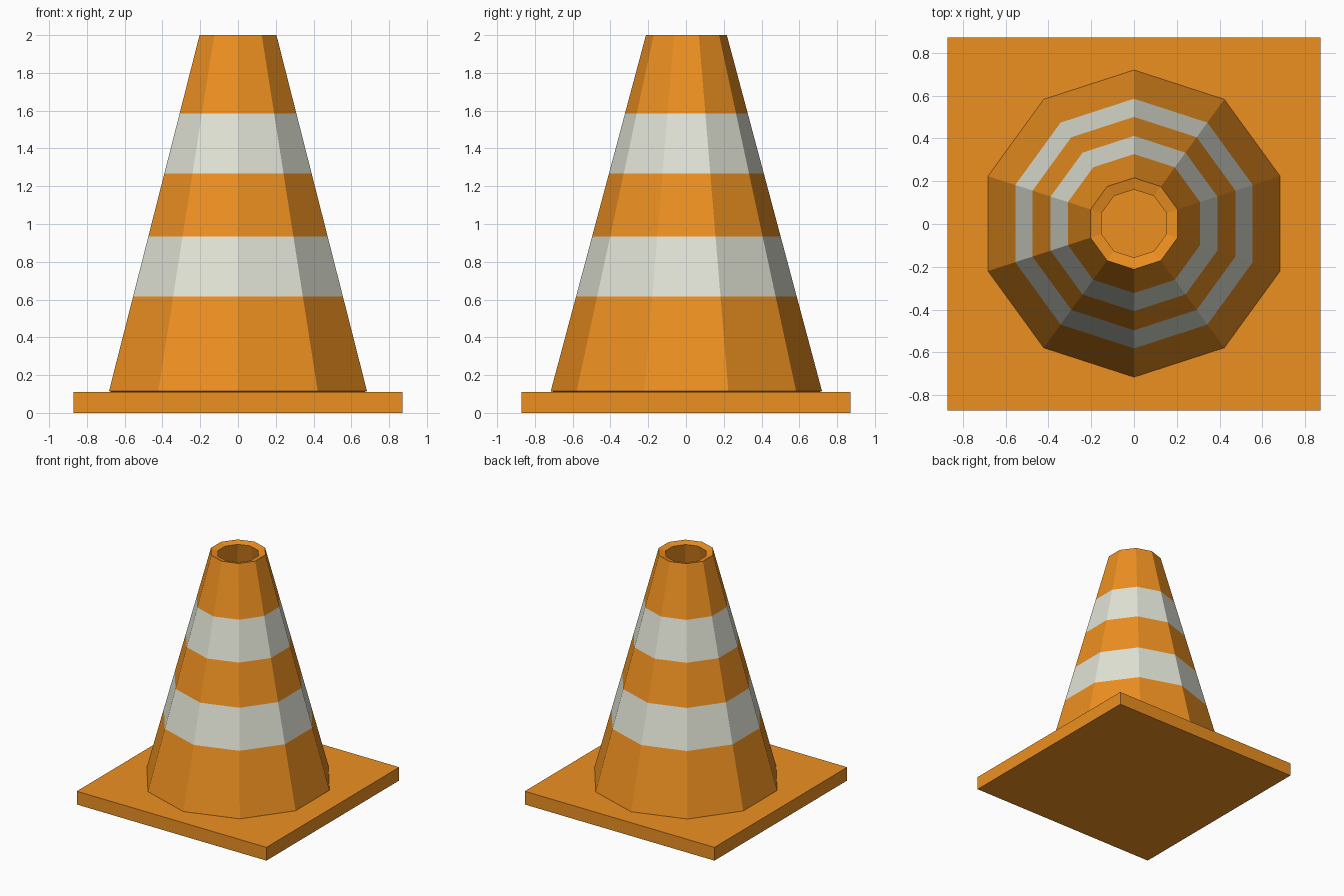
import bpy, bmesh, math

if "Cube" in bpy.data.objects:
    bpy.data.objects.remove(bpy.data.objects["Cube"])

SIDES = 10


def material(name, color):
    m = bpy.data.materials.new(name)
    m.diffuse_color = (*color, 1)
    m.use_nodes = True
    m.node_tree.nodes["Principled BSDF"].inputs["Base Color"].default_value = m.diffuse_color
    return m


orange = material("orange", (0.85, 0.28, 0.015))
white = material("reflective_white", (0.75, 0.77, 0.67))

# Square base plate
bpy.ops.mesh.primitive_cube_add(size=1, location=(0, 0, 0.055))
base = bpy.context.object
base.name = "base_plate"
base.scale = (1.742, 1.742, 0.11)
base.data.materials.append(orange)


# Hollow cone: closed (radius, z) profile, up the outside and down the inside
def outer_radius(z):
    return 0.718 - (z - 0.115) * (0.718 - 0.214) / (2.0 - 0.115)


heights = [0.115, 0.617, 0.935, 1.268, 1.585, 2.0]
profile = [(outer_radius(z), z) for z in heights]
profile += [(0.159, 1.985), (0.663, 0.10)]
stripes = (1, 3)

bm = bmesh.new()
rings = []
for r, z in profile:
    ring = []
    for i in range(SIDES):
        a = math.pi / 2 + 2 * math.pi * i / SIDES
        ring.append(bm.verts.new((r * math.cos(a), r * math.sin(a) + 0.002, z)))
    rings.append(ring)
for k, low in enumerate(rings):
    high = rings[(k + 1) % len(rings)]
    for i in range(SIDES):
        j = (i + 1) % SIDES
        face = bm.faces.new((low[i], low[j], high[j], high[i]))
        face.material_index = 1 if k in stripes else 0
bmesh.ops.recalc_face_normals(bm, faces=bm.faces)

mesh = bpy.data.meshes.new("striped_cone")
bm.to_mesh(mesh)
bm.free()
mesh.materials.append(orange)
mesh.materials.append(white)
cone = bpy.data.objects.new("striped_cone", mesh)
bpy.context.collection.objects.link(cone)
